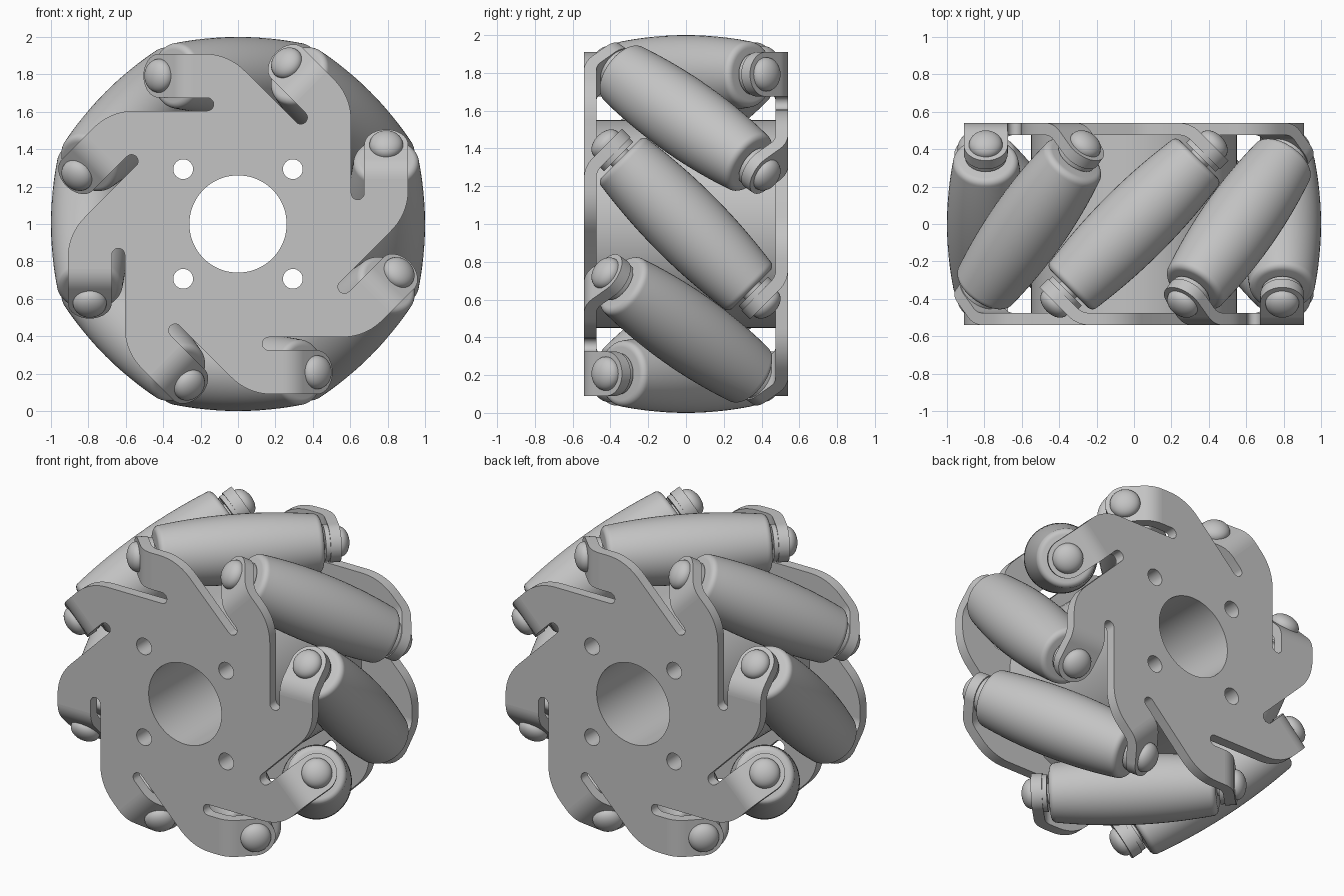
import bpy, bmesh
from math import pi, sin, cos, sqrt
from mathutils import Matrix, Vector

if "Cube" in bpy.data.objects:
    bpy.data.objects.remove(bpy.data.objects["Cube"])

COUNT = 8                      # rollers around the wheel
STEP = 2 * pi / COUNT
AXIS_R = 0.7925                # wheel axis to roller axis
TAB_W = 0.1175                 # half width of a bracket tab
HALF = 0.0325                  # half thickness of the sheet
PLATE_Y = 0.5075               # middle of each side plate
BEND_R, BEND_T = 0.12, 0.241   # bend radius and start of the bend
SLOT_R = 0.035
BORE = 0.26
LIFT = Matrix.Translation((0, 0, 1))
SIDES = {"front": Matrix.Identity(4), "back": Matrix.Rotation(pi, 4, 'X')}

steel = bpy.data.materials.new("grey_metal")
steel.use_nodes = True
steel.diffuse_color = (0.55, 0.55, 0.55, 1)
steel.node_tree.nodes["Principled BSDF"].inputs["Base Color"].default_value = (0.55, 0.55, 0.55, 1)


def place(name, mesh, matrix):
    obj = bpy.data.objects.new(name, mesh)
    bpy.context.collection.objects.link(obj)
    obj.matrix_world = LIFT @ matrix
    return obj


def finish(bm, name):
    """Weld, smooth with sharp edges, and store as a mesh."""
    bmesh.ops.remove_doubles(bm, verts=bm.verts, dist=0.0005)
    bmesh.ops.recalc_face_normals(bm, faces=bm.faces)
    for f in bm.faces:
        f.smooth = True
    for e in bm.edges:
        e.smooth = len(e.link_faces) == 2 and e.calc_face_angle(0) < 0.6
    mesh = bpy.data.meshes.new(name)
    bm.to_mesh(mesh)
    bm.free()
    mesh.materials.append(steel)
    return mesh


def lathe(name, profile, steps=48):
    """Revolve (radius, height) points around local z."""
    bm = bmesh.new()
    verts = [bm.verts.new((r, 0, h)) for r, h in profile]
    edges = [bm.edges.new(pair) for pair in zip(verts, verts[1:])]
    bmesh.ops.spin(bm, geom=verts + edges, angle=2 * pi, steps=steps,
                   axis=(0, 0, 1), cent=(0, 0, 0))
    return finish(bm, name)


def sheet(name, loops, half):
    """Extrude a filled outline with holes, standing upright."""
    curve = bpy.data.curves.new(name, 'CURVE')
    curve.dimensions, curve.fill_mode, curve.extrude = '2D', 'BOTH', half
    for loop in loops:
        spline = curve.splines.new('POLY')
        spline.points.add(len(loop) - 1)
        for p, co in zip(spline.points, loop):
            p.co = (co[0], co[1], 0, 1)
        spline.use_cyclic_u = True
    temp = bpy.data.objects.new(name, curve)
    bpy.context.collection.objects.link(temp)
    bpy.context.view_layer.update()
    raw = bpy.data.meshes.new_from_object(
        temp.evaluated_get(bpy.context.evaluated_depsgraph_get()))
    bpy.data.objects.remove(temp)
    bm = bmesh.new()
    bm.from_mesh(raw)
    bpy.data.meshes.remove(raw)
    bm.transform(Matrix.Rotation(pi / 2, 4, 'X'))
    return finish(bm, name)


def circle(radius, cx=0, cy=0, n=64):
    return [(cx + radius * cos(2 * pi * i / n), cy + radius * sin(2 * pi * i / n))
            for i in range(n)]


def plate_outline():
    """One saw-tooth sector with a rounded shoulder and slot, repeated."""
    outer, inner = AXIS_R + TAB_W, AXIS_R - TAB_W
    deep = inner - 2 * SLOT_R
    corner = Vector((outer, outer - deep * sqrt(2)))
    a = corner - Vector((1, 1)).normalized() * 0.13
    b = corner + Vector((0, 0.13))
    sector = [a * (1 - u) ** 2 + corner * 2 * u * (1 - u) + b * u * u
              for u in [i / 10 for i in range(11)]]
    sector += [Vector((outer, BEND_T)), Vector((inner, BEND_T))]
    sector += [Vector((inner - SLOT_R + SLOT_R * cos(t), 0.165 - SLOT_R * sin(t)))
               for t in [pi * i / 10 for i in range(11)]]
    return [Matrix.Rotation(k * STEP, 2) @ p for k in range(COUNT) for p in sector]


def bent_tab():
    """Strip bent by 45 degrees that ends in a half circle."""
    arc = BEND_R * pi / 4
    straight = arc + 0.104
    rows = [(arc * i / 8, TAB_W) for i in range(9)]
    rows += [(straight + TAB_W * sin(t), max(TAB_W * cos(t), 0.002))
             for t in [pi / 2 * i / 14 for i in range(15)]]
    bm = bmesh.new()
    rings = []
    for u, w in rows:
        th = min(u, arc) / BEND_R
        rest = max(u - arc, 0)
        t = BEND_T + BEND_R * sin(th) + rest * cos(th)
        y = -PLATE_Y + BEND_R * (1 - cos(th)) + rest * sin(th)
        rings.append([bm.verts.new((AXIS_R + sx * w, y + sn * HALF * cos(th),
                                    t - sn * HALF * sin(th)))
                      for sx, sn in ((-1, -1), (1, -1), (1, 1), (-1, 1))])
    for lo, hi in zip(rings, rings[1:]):
        for i in range(4):
            j = (i + 1) % 4
            bm.faces.new((lo[i], lo[j], hi[j], hi[i]))
    bm.faces.new(rings[0])
    bm.faces.new(rings[-1])
    return finish(bm, "bracket_tab")


# Barrel roller with rounded rims
def barrel(s):
    return 0.2075 - 0.035 * (s / 0.48) ** 2


END, RIM = 0.49, 0.035
body = [(barrel(s), s) for s in [(END - RIM) * i / 10 for i in range(-10, 11)]]
edge = barrel(END - RIM) - RIM
cap = [(edge + RIM * cos(t), END - RIM + RIM * sin(t))
       for t in [pi / 2 * i / 6 for i in range(1, 7)]]
cap.append((0, END))
roller = lathe("roller", [(r, -h) for r, h in reversed(cap)] + body + cap)

# Axle spacer and domed rivet head
spacer = lathe("spacer", [(0, 0.48), (0.06, 0.48), (0.06, 0.505), (0.11, 0.505),
                          (0.11, 0.535), (0, 0.535)])
rivet = lathe("rivet", [(0, 0.58), (0.09, 0.58)] +
              [(0.09 * cos(t), 0.6 + 0.06 * sin(t))
               for t in [pi / 2 * i / 10 for i in range(11)]], 32)

# Side plates, hub and their through holes
holes = [circle(BORE)] + [circle(0.053, sx * 0.293, sz * 0.293, 32)
                          for sx in (-1, 1) for sz in (-1, 1)]
plate = sheet("side_plate", [plate_outline()] + holes, HALF)
hub = sheet("hub", [circle(0.55)] + holes, PLATE_Y - HALF)
tab = bent_tab()

place("hub", hub, Matrix.Identity(4))
for side, flip in SIDES.items():
    place(side + "_plate", plate, flip @ Matrix.Translation((0, -PLATE_Y, 0)))

# Repeat rollers and mounts around the wheel
for k in range(COUNT):
    turn = Matrix.Rotation(-k * STEP, 4, 'Y')
    axle = Matrix.Translation((AXIS_R, 0, 0)) @ Matrix.Rotation(pi / 4, 4, 'X')
    place(f"roller_{k + 1}", roller, turn @ axle)
    for side, flip in SIDES.items():
        place(f"{side}_tab_{k + 1}", tab, flip @ turn)
        place(f"{side}_spacer_{k + 1}", spacer, flip @ turn @ axle)
        place(f"{side}_rivet_{k + 1}", rivet, flip @ turn @ axle)
